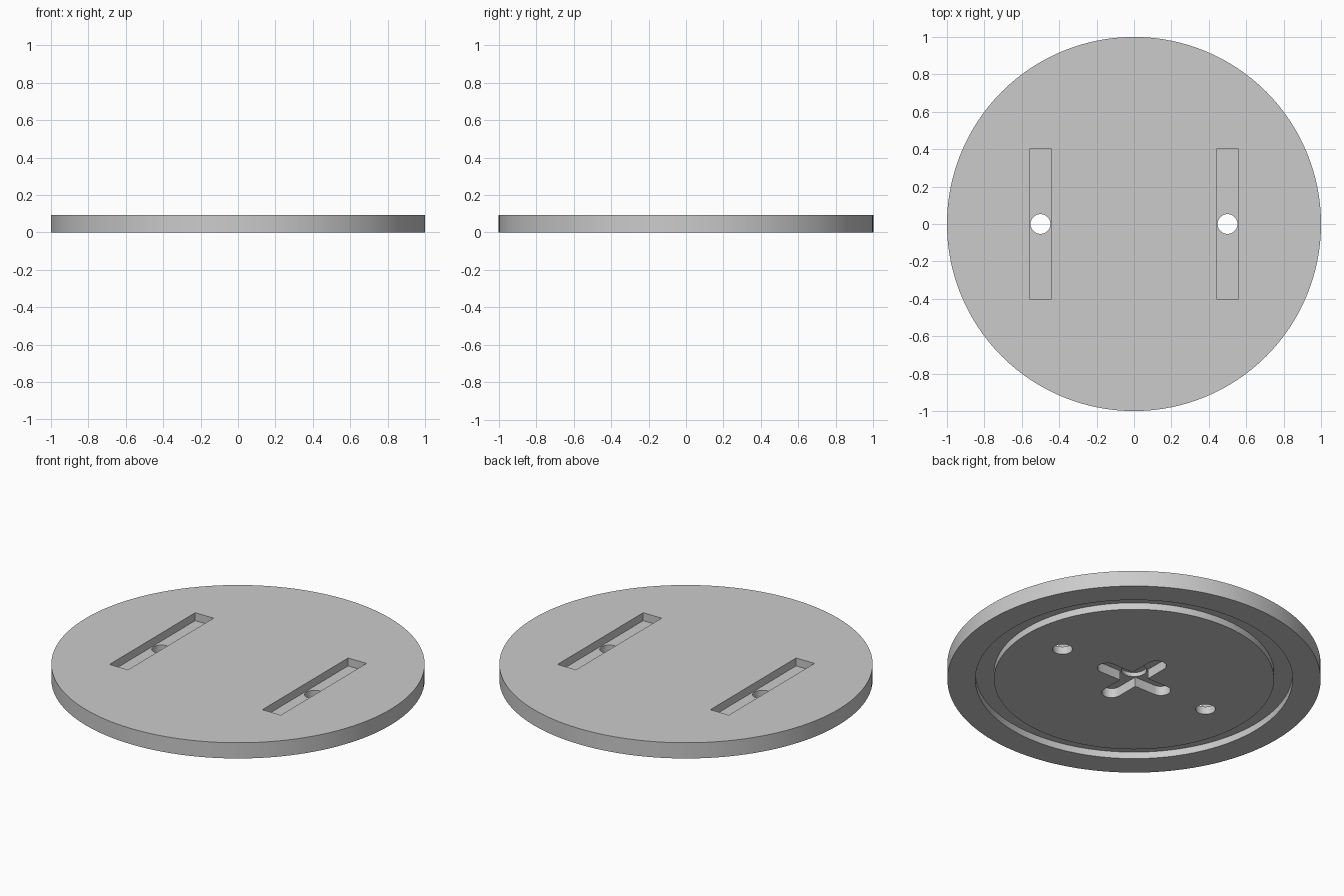
import bpy, bmesh
from math import sin, cos, pi

if "Cube" in bpy.data.objects:
    bpy.data.objects.remove(bpy.data.objects["Cube"])

THICK = 0.093       # disc thickness
HOLE_R = 0.053      # screw holes and cross arms share this radius
HOLE_X = 0.5

grey = bpy.data.materials.new("plain grey")
grey.use_nodes = True
grey.diffuse_color = (0.6, 0.6, 0.6, 1)
grey.node_tree.nodes["Principled BSDF"].inputs["Base Color"].default_value = (0.6, 0.6, 0.6, 1)


def arc(cx, cy, r, start, end, n):
    """Points along an arc, both ends included."""
    angles = [start + (end - start) * i / n for i in range(n + 1)]
    return [(cx + r * cos(a), cy + r * sin(a)) for a in angles]


def circle(cx, cy, r, n):
    return arc(cx, cy, r, 0, 2 * pi, n)[:-1]


def loft(name, sections):
    """Closed solid through a list of (outline, height) sections."""
    bm = bmesh.new()
    rings = [[bm.verts.new((x, y, z)) for x, y in pts] for pts, z in sections]
    n = len(rings[0])
    for a, b in zip(rings, rings[1:]):
        for i in range(n):
            j = (i + 1) % n
            bm.faces.new((a[i], a[j], b[j], b[i]))
    bm.faces.new(rings[0])
    bm.faces.new(rings[-1])
    bmesh.ops.recalc_face_normals(bm, faces=bm.faces)
    mesh = bpy.data.meshes.new(name)
    bm.to_mesh(mesh)
    bm.free()
    mesh.materials.append(grey)
    obj = bpy.data.objects.new(name, mesh)
    bpy.context.collection.objects.link(obj)
    return obj


def cut(body, outline, bottom, top):
    """Remove a prism from the body."""
    cutter = loft("cutter", [(outline, bottom), (outline, top)])
    cutter.hide_render = True
    mod = body.modifiers.new("cut", 'BOOLEAN')
    mod.operation = 'DIFFERENCE'
    mod.solver = 'EXACT'
    mod.object = cutter
    bpy.context.view_layer.objects.active = body
    bpy.ops.object.modifier_apply(modifier=mod.name)
    bpy.data.objects.remove(cutter)


# Round disc with a ring groove in its underside
profile = [(0.75, 0), (0.75, 0.04), (0.85, 0.04), (0.85, 0), (1, 0), (1, THICK)]
disc = loft("round_base_plate", [(circle(0, 0, r, 128), z) for r, z in profile])

# Long slots in the top, each with a screw hole through its floor
for x in (-HOLE_X, HOLE_X):
    slot = [(x - 0.06, -0.4), (x + 0.06, -0.4), (x + 0.06, 0.4), (x - 0.06, 0.4)]
    cut(disc, slot, THICK - 0.047, THICK + 0.1)
    cut(disc, circle(x, 0, HOLE_R, 32), -0.1, THICK + 0.1)

# Cross recess with rounded arms in the underside
cross = []
for k in range(4):
    a = k * pi / 2
    cross += arc(0.187 * cos(a), 0.187 * sin(a), HOLE_R, a - pi / 2, a + pi / 2, 12)
    corner = a + pi / 4
    cross.append((HOLE_R * 2 ** 0.5 * cos(corner), HOLE_R * 2 ** 0.5 * sin(corner)))
cut(disc, cross, -0.1, 0.056)

# Deeper round pocket at the middle of the cross
cut(disc, circle(0, 0, 0.067, 32), -0.1, 0.08)

bpy.ops.object.select_all(action='DESELECT')
disc.select_set(True)
bpy.context.view_layer.objects.active = disc
bpy.ops.object.shade_smooth_by_angle()
